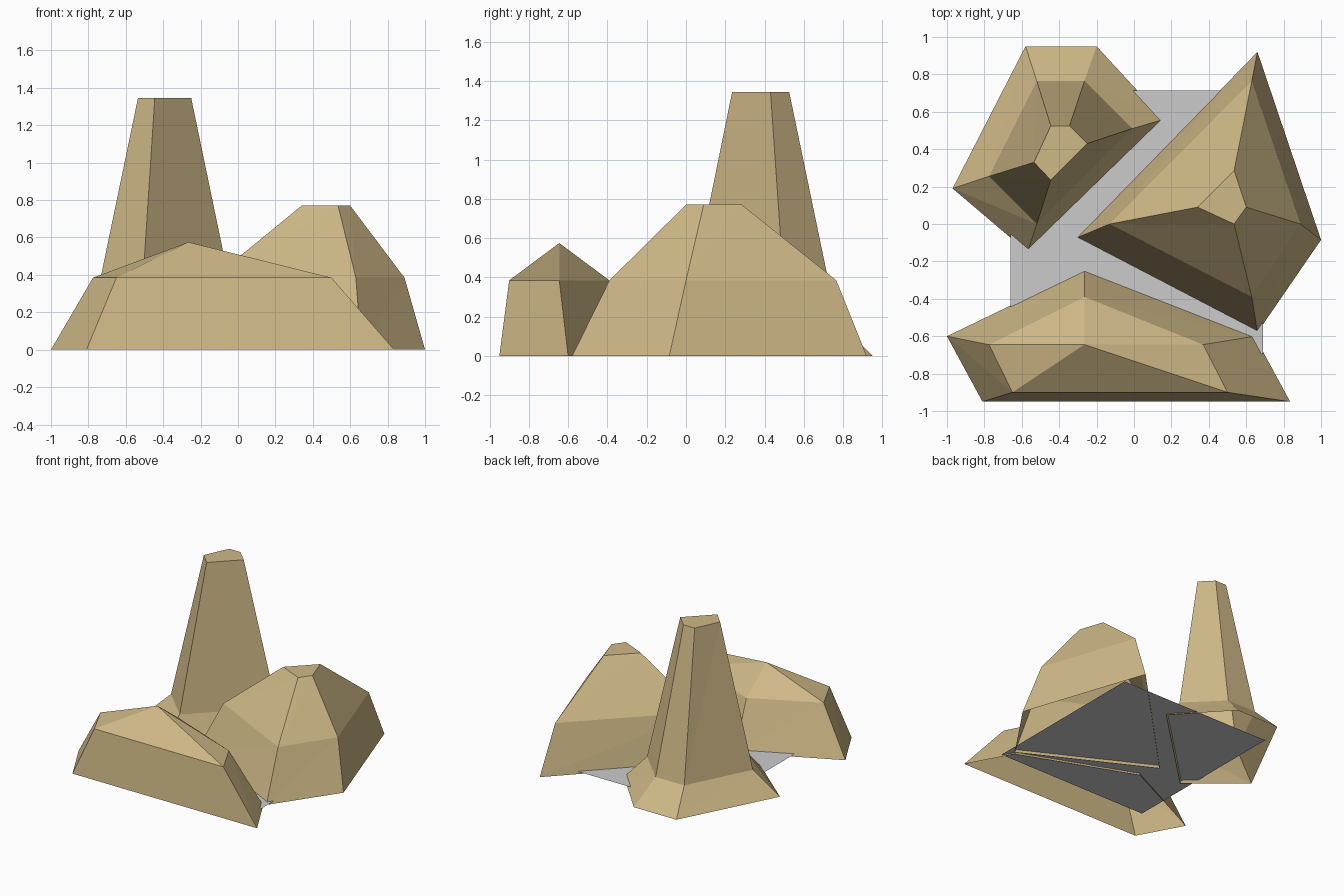
import bpy, bmesh

if "Cube" in bpy.data.objects:
    bpy.data.objects.remove(bpy.data.objects["Cube"])

stone = bpy.data.materials.new("tan_stone")
stone.diffuse_color = (0.62, 0.48, 0.24, 1)
stone.use_nodes = True
stone.node_tree.nodes["Principled BSDF"].inputs["Base Color"].default_value = stone.diffuse_color


def rock(name, rings):
    """Faceted rock: counter-clockwise rings of (x, y) at rising heights, open underneath."""
    bm = bmesh.new()
    loops = [[bm.verts.new((x, y, z)) for x, y in pts] for z, pts in rings]
    for low, high in zip(loops, loops[1:]):
        n = len(low)
        for i in range(n):
            j = (i + 1) % n
            if len(high) == 1:
                bm.faces.new((low[i], low[j], high[0]))
            else:
                bm.faces.new((low[i], low[j], high[j]))
                bm.faces.new((low[i], high[j], high[i]))
    if len(loops[-1]) > 2:
        bm.faces.new(loops[-1])
    mesh = bpy.data.meshes.new(name)
    bm.to_mesh(mesh)
    bm.free()
    mesh.materials.append(stone)
    bpy.context.collection.objects.link(bpy.data.objects.new(name, mesh))


# Tall pillar at back left
rock("pillar_rock", [
    (0.0, [(-0.97, 0.19), (-0.57, -0.15), (0.16, 0.56), (-0.20, 0.95), (-0.58, 0.95)]),
    (0.19, [(-0.775, 0.255), (-0.52, 0.0), (-0.01, 0.51), (-0.265, 0.765), (-0.52, 0.765)]),
    (1.345, [(-0.535, 0.33), (-0.445, 0.235), (-0.25, 0.43), (-0.345, 0.525), (-0.445, 0.525)]),
])

# Broad boulder on the right
rock("broad_rock", [
    (0.0, [(-0.31, -0.075), (0.66, -0.58), (1.0, -0.085), (0.66, 0.92)]),
    (0.385, [(-0.13, 0.0), (0.63, -0.39), (0.89, 0.0), (0.63, 0.765)]),
    (0.77, [(0.34, 0.09), (0.535, 0.0), (0.60, 0.09), (0.535, 0.285)]),
])

# Low long rock at the front, rising to one peak
rock("low_rock", [
    (0.0, [(-1.0, -0.6), (-0.81, -0.95), (0.835, -0.95), (0.645, -0.6), (-0.265, -0.245)]),
    (0.385, [(-0.775, -0.645), (-0.65, -0.9), (0.5, -0.9), (0.37, -0.645), (-0.265, -0.39)]),
    (0.575, [(-0.265, -0.645)]),
])

# Flat ground sheet joining the rocks
bpy.ops.mesh.primitive_plane_add(size=1, location=(0.015, 0.01, 0.02))
sheet = bpy.context.object
sheet.name = "ground_sheet"
sheet.scale = (1.35, 1.41, 1)
